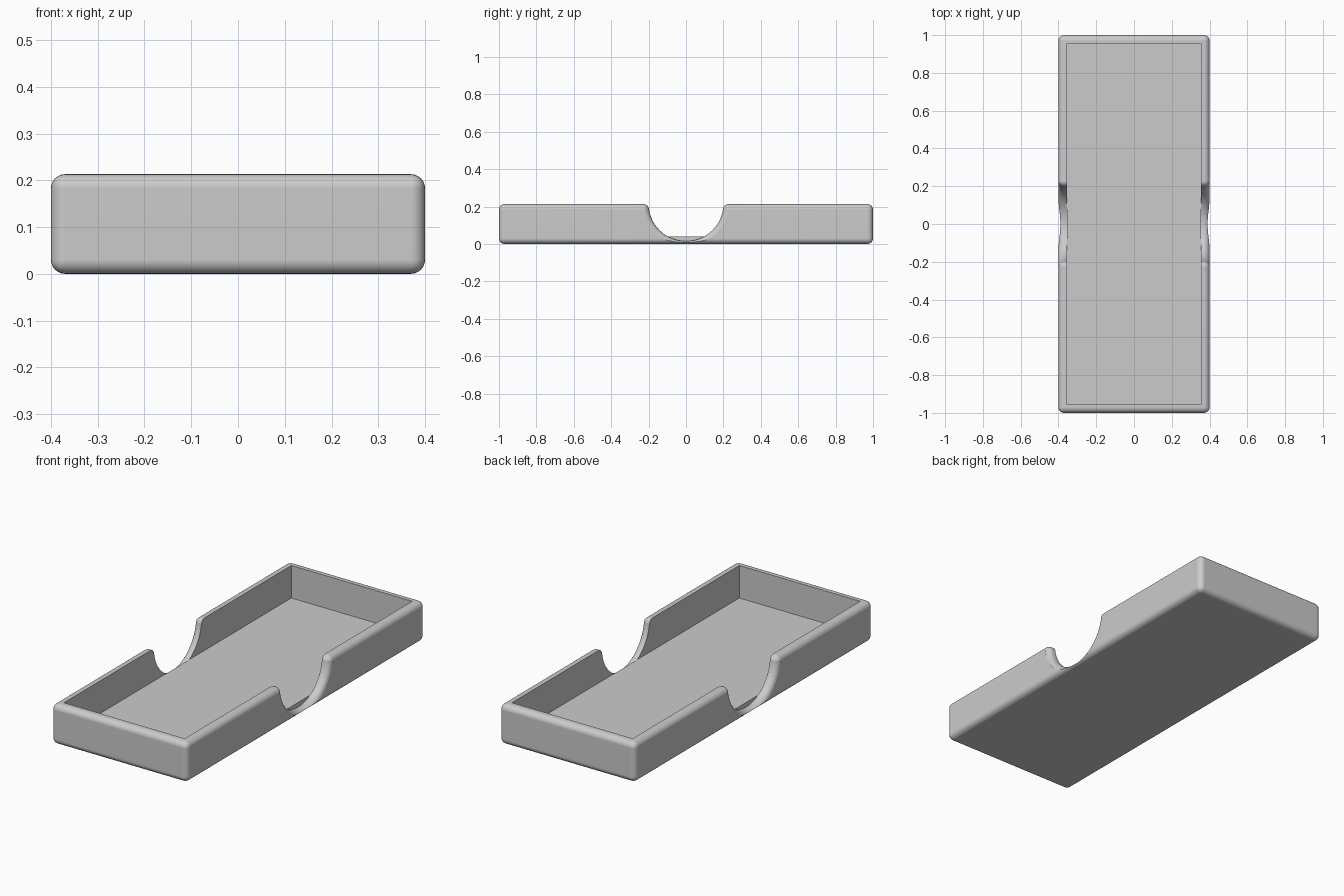
import bpy, bmesh
from math import sin, cos, asin, pi

if "Cube" in bpy.data.objects:
    bpy.data.objects.remove(bpy.data.objects["Cube"])

HALF_X, HALF_Y, TOP = 0.4, 1.0, 0.213
WALL, FLOOR, ROUND = 0.045, 0.04, 0.03
NOTCH_R, NOTCH_Z = 0.2, 0.215

grey = bpy.data.materials.new("plain grey")
grey.use_nodes = True
colour = (0.6, 0.6, 0.6, 1)
grey.diffuse_color = colour
grey.node_tree.nodes["Principled BSDF"].inputs["Base Color"].default_value = colour


def make_object(name, bm):
    bmesh.ops.recalc_face_normals(bm, faces=bm.faces)
    mesh = bpy.data.meshes.new(name)
    bm.to_mesh(mesh)
    bm.free()
    mesh.materials.append(grey)
    obj = bpy.data.objects.new(name, mesh)
    bpy.context.collection.objects.link(obj)
    return obj


def rounded_box(name, hx, hy, z0, z1, radius, segments, bottom_only=False):
    bm = bmesh.new()
    bmesh.ops.create_cube(bm, size=2)
    for v in bm.verts:
        v.co = (v.co.x * hx, v.co.y * hy, z1 if v.co.z > 0 else z0)
    edges = [e for e in bm.edges
             if not bottom_only or all(v.co.z == z0 for v in e.verts)]
    bmesh.ops.bevel(bm, geom=edges, offset=radius, segments=segments,
                    profile=0.5, affect='EDGES')
    return make_object(name, bm)


def notch_outline(grow):
    """Half-round opening with eased upper corners, widened by grow."""
    radius, ease = NOTCH_R + grow, max(ROUND - grow, 0.001)
    cz = TOP - ROUND
    drop = asin((NOTCH_Z - cz) / (NOTCH_R + ROUND))
    cy = (NOTCH_R + ROUND) * cos(drop)
    half = [(cy, TOP + 0.1)]
    for i in range(9):                      # eased corner
        a = pi / 2 + (pi / 2 - drop) * i / 8
        half.append((cy + ease * cos(a), cz + ease * sin(a)))
    for i in range(1, 17):                  # round bowl, down to its lowest point
        a = -drop - (pi / 2 - drop) * i / 16
        half.append((radius * cos(a), NOTCH_Z + radius * sin(a)))
    return half + [(-y, z) for y, z in reversed(half[:-1])]


def notch_cutter(name, side):
    """Loft of outlines that flares towards the outside of the wall."""
    stations = [(HALF_X - WALL - 0.0005, 0)]
    for i in range(8):
        t = i / 7 * pi * 0.47
        stations.append((HALF_X - ROUND + ROUND * sin(t), ROUND * (1 - cos(t))))
    stations.append((HALF_X + 0.03, stations[-1][1]))
    bm = bmesh.new()
    rings = [[bm.verts.new((side * x, y, z)) for y, z in notch_outline(g)]
             for x, g in stations]
    for a, b in zip(rings, rings[1:]):
        for i in range(len(a)):
            j = (i + 1) % len(a)
            bm.faces.new((a[i], a[j], b[j], b[i]))
    bm.faces.new(rings[0])
    bm.faces.new(rings[-1])
    return make_object(name, bm)


# Rounded tray block
tray = rounded_box("tray", HALF_X, HALF_Y, 0, TOP, ROUND, 6)

# Hollow with a small fillet around the floor, and a finger notch in each long wall
cutters = [rounded_box("hollow_cutter", HALF_X - WALL, HALF_Y - WALL,
                       FLOOR, TOP + 0.2, 0.012, 3, bottom_only=True),
           notch_cutter("left_notch_cutter", 1),
           notch_cutter("right_notch_cutter", -1)]

bpy.context.view_layer.objects.active = tray
for cutter in cutters:
    cut = tray.modifiers.new(cutter.name, 'BOOLEAN')
    cut.operation = 'DIFFERENCE'
    cut.solver = 'EXACT'
    cut.object = cutter
    bpy.ops.object.modifier_apply(modifier=cut.name)
for cutter in cutters:
    bpy.data.objects.remove(cutter)

# Smooth roundings, flat walls
bpy.ops.object.select_all(action='DESELECT')
tray.select_set(True)
bpy.ops.object.shade_smooth_by_angle(angle=pi / 6)
weights = tray.modifiers.new("flat_walls", 'WEIGHTED_NORMAL')
weights.keep_sharp = True
